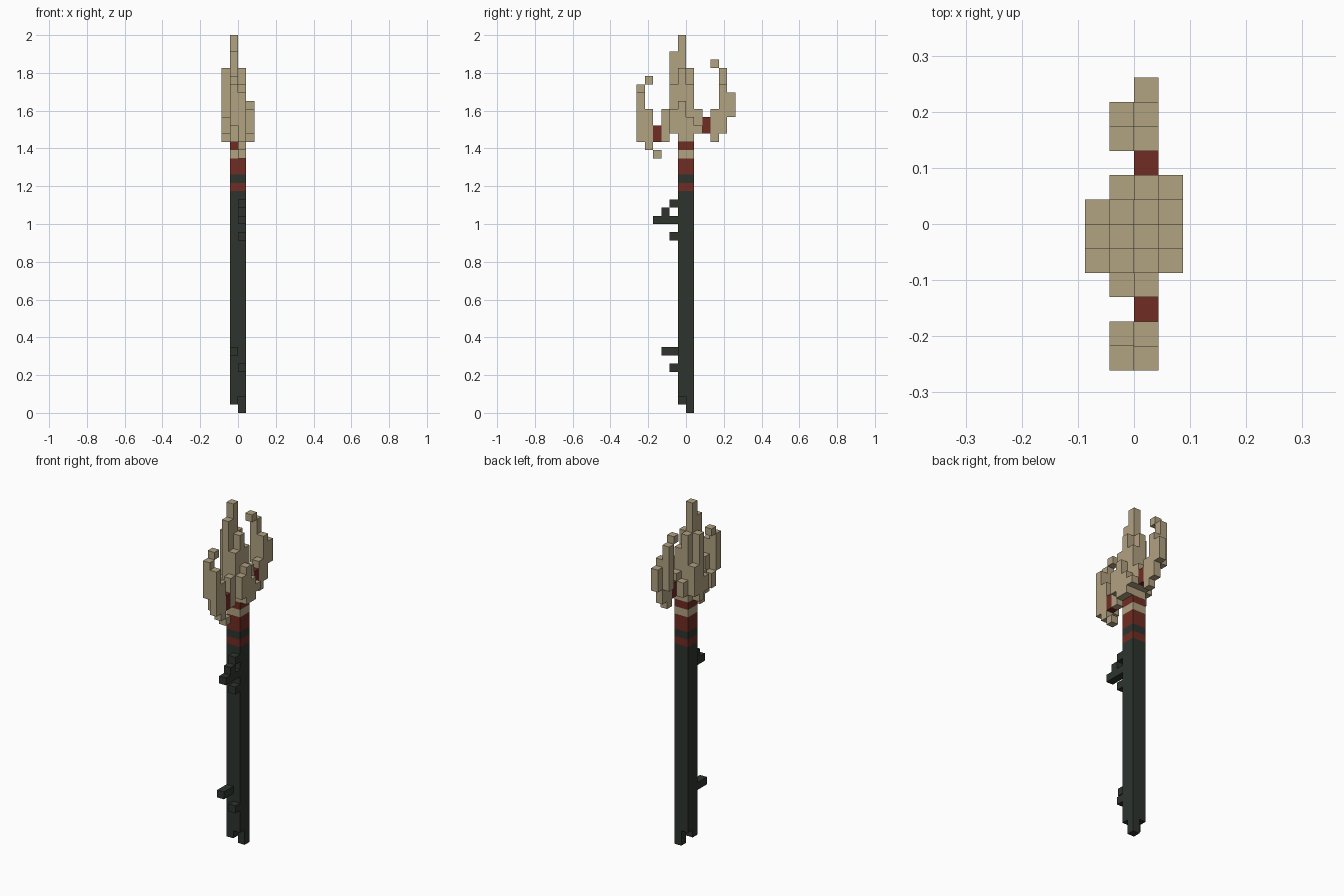
import bpy
import bmesh
from mathutils import Matrix, Vector

default_cube = bpy.data.objects.get("Cube")
if default_cube:
    bpy.data.objects.remove(default_cube, do_unlink=True)

UNIT = 2 / 46  # edge length of one block


def make_material(name, colour):
    material = bpy.data.materials.new(name)
    material.use_nodes = True
    material.diffuse_color = (*colour, 1)
    shader = material.node_tree.nodes["Principled BSDF"]
    shader.inputs["Base Color"].default_value = (*colour, 1)
    shader.inputs["Roughness"].default_value = 0.9
    return material


bone = make_material("bone_tan", (0.44, 0.36, 0.22))
red = make_material("dark_red", (0.16, 0.025, 0.017))
wood = make_material("dark_green_wood", (0.026, 0.034, 0.027))


def add_box(bm, low, high):
    """Add a box between two corners given in blocks."""
    low, high = Vector(low) * UNIT, Vector(high) * UNIT
    matrix = Matrix.Translation((low + high) / 2) @ Matrix.Diagonal((*(high - low), 1))
    bmesh.ops.create_cube(bm, size=1, matrix=matrix)


def make_part(name, material, boxes):
    """Build one flat-shaded object from a list of box corner pairs."""
    bm = bmesh.new()
    for low, high in boxes:
        add_box(bm, low, high)
    mesh = bpy.data.meshes.new(name)
    bm.to_mesh(mesh)
    bm.free()
    mesh.materials.append(material)
    part = bpy.data.objects.new(name, mesh)
    bpy.context.collection.objects.link(part)
    return part


def column(x, y, bottom, top):
    """One-block-wide upright column."""
    return (x, y, bottom), (x + 1, y + 1, top)


def band(name, material, bottom, top):
    """Full-width slice of the shaft."""
    return make_part(name, material, [((-1, -1, bottom), (1, 1, top))])


# Shaft with a broken lower tip
band("shaft", wood, 2, 27)
make_part("shaft_tip", wood, [column(0, 0, 0, 2), column(-1, -1, 1, 2)])

# Coloured wrappings below the head
band("lower_red_band", red, 27, 28)
band("wood_band", wood, 28, 29)
band("upper_red_band", red, 29, 31)
band("bone_band", bone, 31, 32)
band("red_collar", red, 32, 33)

# Twigs growing from the front of the shaft
make_part("upper_twig", wood, [
    ((0, -4, 23), (1, -1, 24)),
    column(0, -3, 24, 25),
    column(0, -2, 25, 26),
    column(0, -2, 21, 22),
])
make_part("lower_twig", wood, [
    ((-1, -3, 7), (0, -1, 8)),
    column(0, -2, 5, 6),
])

# Central cluster of spikes
make_part("central_spikes", bone, [
    ((-1, -1, 33), (1, 1, 34)),
    column(-1, -1, 34, 46),
    column(-1, -2, 34, 44),
    column(0, -1, 34, 42),
    column(0, -2, 34, 40),
    column(-1, 0, 34, 42),
    column(0, 0, 34, 40),
    column(-1, 1, 34, 36),
    column(0, 1, 34, 37),
])

# Short spikes on either side of the centre
make_part("right_side_spikes", bone, [
    column(-2, -2, 34, 36),
    column(-2, -1, 33, 42),
    column(-2, 0, 34, 38),
])
make_part("left_side_spikes", bone, [
    column(1, -2, 34, 37),
    column(1, -1, 33, 38),
    column(1, 0, 33, 36),
    column(1, 1, 34, 35),
])

# Front claw and its red joint
make_part("front_claw", bone, [
    column(0, -3, 33, 37),
    column(-1, -3, 34, 36),
    column(0, -4, 31, 32),
    column(0, -5, 32, 37),
    column(-1, -5, 33, 35),
    column(0, -6, 33, 39),
    column(-1, -6, 35, 40),
    column(-1, -5, 40, 41),
])
make_part("front_joint", red, [column(0, -4, 33, 35)])

# Back claw and its red joint
make_part("back_claw", bone, [
    column(0, 3, 33, 37),
    column(0, 4, 34, 40),
    column(-1, 4, 36, 42),
    column(0, 5, 36, 39),
    column(-1, 3, 42, 43),
])
make_part("back_joint", red, [column(0, 2, 34, 36)])
